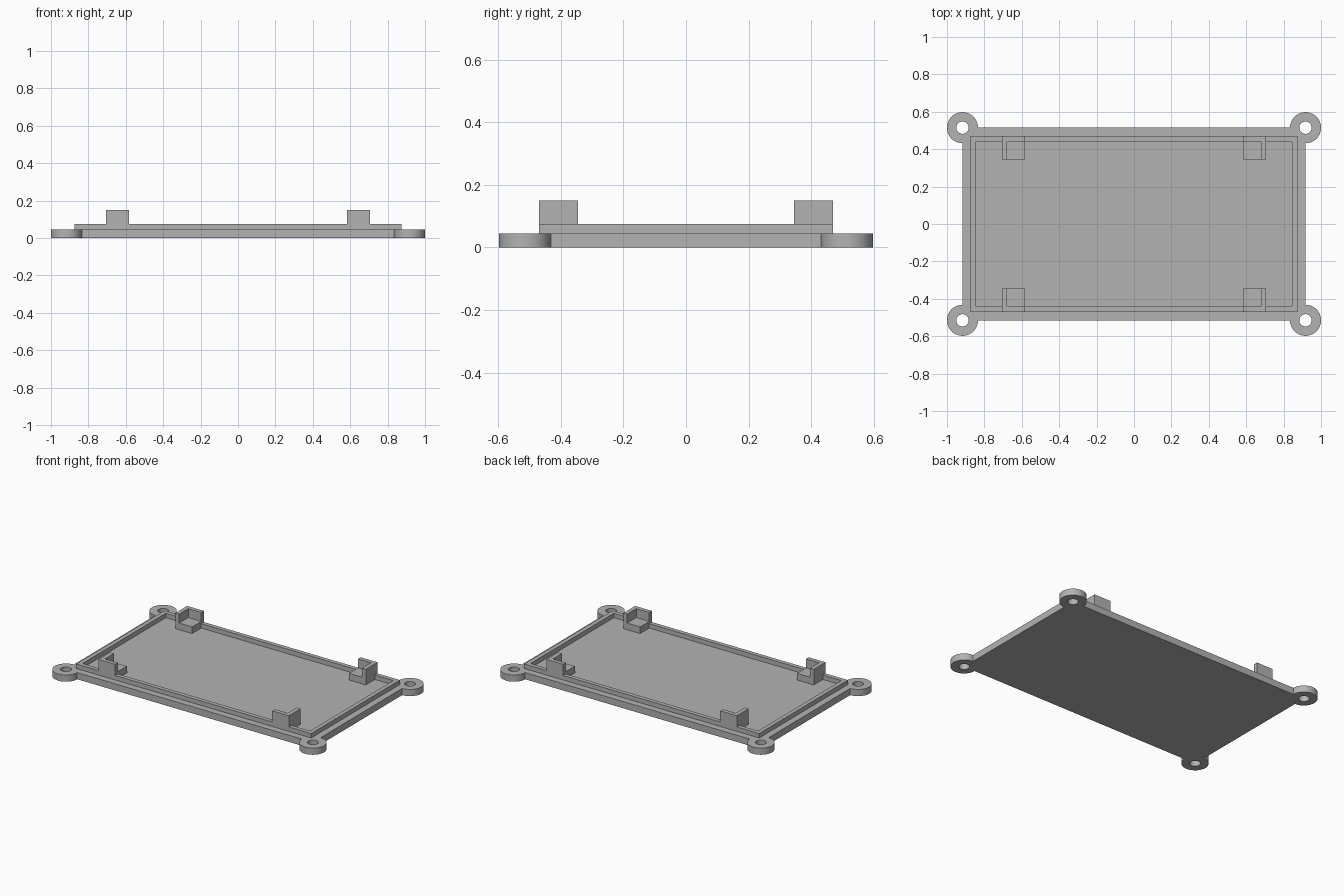
import bpy
import bmesh
from math import cos, sin, pi, radians

cube = bpy.data.objects.get("Cube")
if cube:
    bpy.data.objects.remove(cube, do_unlink=True)

# Main dimensions
PLATE_X, PLATE_Y, PLATE_TOP = 0.917, 0.515, 0.045
EAR_R, HOLE_R = 0.083, 0.033
LIP_X, LIP_Y, LIP_TOP = 0.873, 0.47, 0.075
WALL = 0.028

grey = bpy.data.materials.new("plain grey")
grey.use_nodes = True
colour = (0.45, 0.45, 0.45, 1)
grey.diffuse_color = colour
grey.node_tree.nodes["Principled BSDF"].inputs["Base Color"].default_value = colour


def arc(cx, cy, r, start, sweep, n):
    return [(cx + r * cos(start + sweep * i / n), cy + r * sin(start + sweep * i / n))
            for i in range(n + 1)]


def rect(x0, x1, y0, y1):
    return [(x0, y0), (x1, y0), (x1, y1), (x0, y1)]


def extrude_outline(name, loops, z0, z1):
    """Fill closed 2D loops (inner loops become holes) and extrude from z0 to z1."""
    curve = bpy.data.curves.new(name, "CURVE")
    curve.dimensions = "2D"
    curve.fill_mode = "BOTH"
    curve.extrude = (z1 - z0) / 2
    for loop in loops:
        spline = curve.splines.new("POLY")
        spline.points.add(len(loop) - 1)
        for p, (x, y) in zip(spline.points, loop):
            p.co = (x, y, 0, 1)
        spline.use_cyclic_u = True
    temp = bpy.data.objects.new(name + "_outline", curve)
    bpy.context.scene.collection.objects.link(temp)
    graph = bpy.context.evaluated_depsgraph_get()
    mesh = bpy.data.meshes.new_from_object(temp.evaluated_get(graph))
    bpy.data.objects.remove(temp, do_unlink=True)

    bm = bmesh.new()
    bm.from_mesh(mesh)
    bmesh.ops.remove_doubles(bm, verts=bm.verts, dist=0.0001)
    bmesh.ops.translate(bm, verts=bm.verts, vec=(0, 0, (z0 + z1) / 2))
    bmesh.ops.recalc_face_normals(bm, faces=bm.faces)
    for f in bm.faces:
        f.smooth = True
    for e in bm.edges:
        e.smooth = e.calc_face_angle(0) < radians(30)
    bm.to_mesh(mesh)
    bm.free()
    mesh.materials.clear()
    mesh.materials.append(grey)
    obj = bpy.data.objects.new(name, mesh)
    bpy.context.scene.collection.objects.link(obj)
    return obj


# Base plate with a round screw ear and hole at each corner
corners = [(1, 1), (-1, 1), (-1, -1), (1, -1)]
outline, holes = [], []
for i, (sx, sy) in enumerate(corners):
    cx, cy = sx * PLATE_X, sy * PLATE_Y
    outline += arc(cx, cy, EAR_R, (i - 1) * pi / 2, 1.5 * pi, 48)
    holes.append(arc(cx, cy, HOLE_R, 0, 2 * pi, 40)[:-1])
extrude_outline("base_plate", [outline] + holes, 0, PLATE_TOP)

# Raised locating lip
extrude_outline("lip", [rect(-LIP_X, LIP_X, -LIP_Y, LIP_Y),
                        rect(-LIP_X + WALL, LIP_X - WALL, -LIP_Y + WALL, LIP_Y - WALL)],
                PLATE_TOP, LIP_TOP)

# Corner brackets: L-shaped walls around a low shelf
OUT_X, IN_X, IN_Y, TOP, SHELF = 0.707, 0.583, 0.346, 0.15, 0.09
wall_x, wall_y = OUT_X - WALL, LIP_Y - WALL
ell = [(IN_X, LIP_Y), (IN_X, wall_y), (wall_x, wall_y),
       (wall_x, IN_Y), (OUT_X, IN_Y), (OUT_X, LIP_Y)]
for sx, sy in corners:
    side = ("back" if sy > 0 else "front") + ("_left" if sx > 0 else "_right")
    for part, shape, top in (("bracket_wall", ell, TOP),
                             ("bracket_shelf", rect(IN_X, wall_x, IN_Y, wall_y), SHELF)):
        extrude_outline(f"{side}_{part}", [[(sx * x, sy * y) for x, y in shape]],
                        PLATE_TOP, top)
